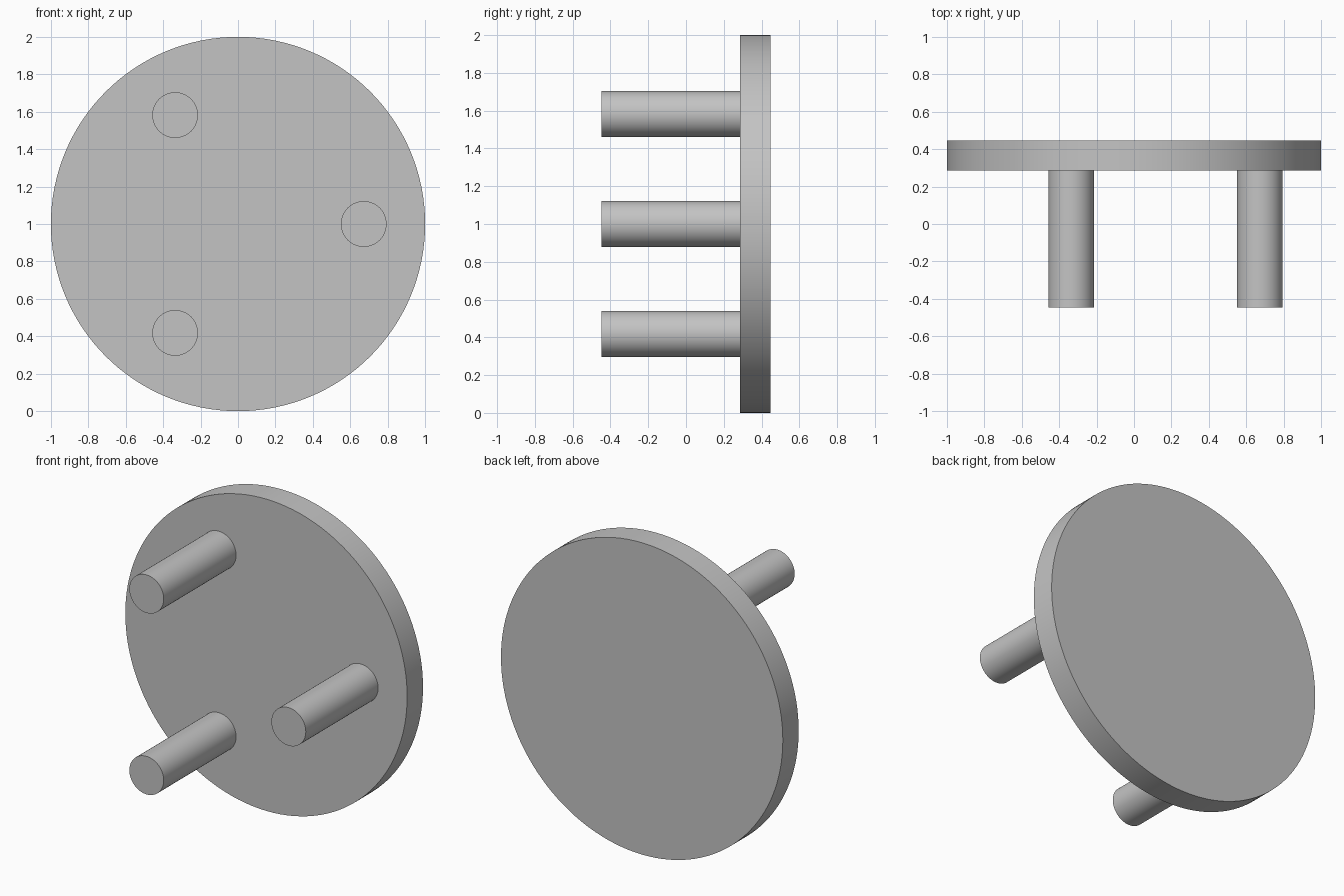
import bpy
from math import cos, sin, pi, radians

cube = bpy.data.objects.get("Cube")
if cube:
    bpy.data.objects.remove(cube, do_unlink=True)

# Single grey finish
grey = bpy.data.materials.new("grey")
grey.use_nodes = True
colour = (0.55, 0.55, 0.55, 1)
grey.diffuse_color = colour
grey.node_tree.nodes["Principled BSDF"].inputs["Base Color"].default_value = colour


def rod(name, x, z, radius, front, back, sides):
    """Cylinder lying along y, from front to back."""
    bpy.ops.mesh.primitive_cylinder_add(
        vertices=sides, radius=radius, depth=back - front,
        location=(x, (front + back) / 2, z), rotation=(pi / 2, 0, 0))
    obj = bpy.context.object
    obj.name = name
    obj.data.materials.append(grey)
    bpy.ops.object.shade_smooth_by_angle(angle=radians(30))
    return obj


FRONT, PLATE_FRONT, BACK = -0.447, 0.286, 0.447

# Round plate
rod("round_plate", 0, 1, 1, PLATE_FRONT, BACK, 128)

# Three pegs evenly spaced around the plate centre
for i, side in enumerate(("left", "upper_right", "lower_right")):
    angle = i * 2 * pi / 3
    rod(side + "_peg", 0.672 * cos(angle), 1 + 0.672 * sin(angle),
        0.122, FRONT, PLATE_FRONT, 64)
